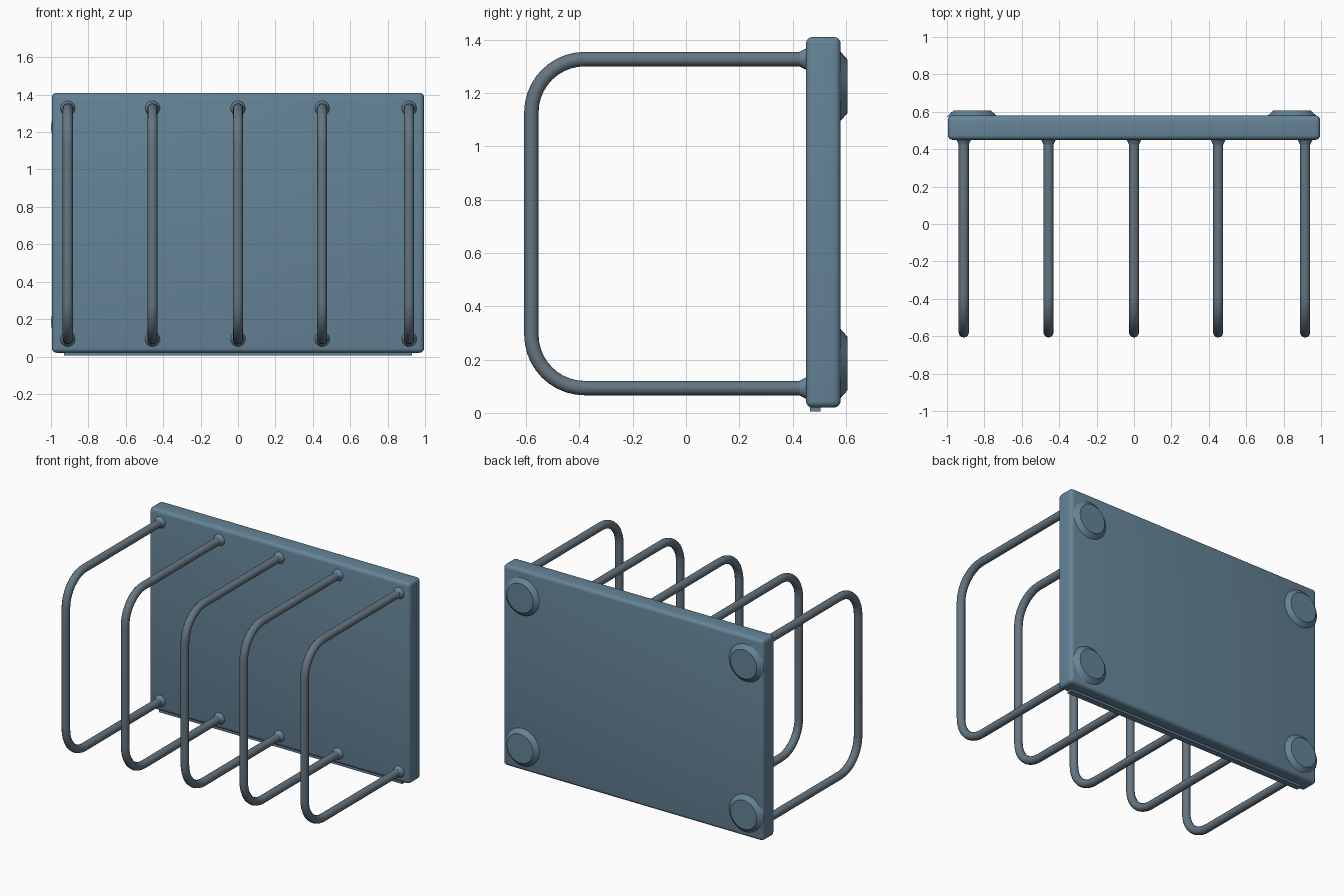
import bpy, math

if "Cube" in bpy.data.objects:
    bpy.data.objects.remove(bpy.data.objects["Cube"])

blue = bpy.data.materials.new("weathered_blue")
blue.diffuse_color = (0.13, 0.23, 0.31, 1)
blue.use_nodes = True
blue.node_tree.nodes["Principled BSDF"].inputs["Base Color"].default_value = blue.diffuse_color
steel = bpy.data.materials.new("worn_wire")
steel.diffuse_color = (0.13, 0.18, 0.22, 1)
steel.use_nodes = True
steel.node_tree.nodes["Principled BSDF"].inputs["Base Color"].default_value = steel.diffuse_color

WIRE_X = (-0.91, -0.457, 0.0, 0.45, 0.915)
FRONT, PLATE_FRONT, PLATE_BACK = -0.58, 0.45, 0.58
LOW, HIGH, BEND, R = 0.093, 1.327, 0.20, 0.027


def finish(name, mat):
    ob = bpy.context.object
    ob.name = name
    ob.data.materials.append(mat)
    bpy.ops.object.shade_smooth_by_angle(angle=math.radians(40))
    return ob


def cone(name, r1, r2, y1, y2, x, z, mat, sides=24):
    """Frustum along y, radius r1 at y1 and r2 at y2 (y2 > y1)."""
    bpy.ops.mesh.primitive_cone_add(vertices=sides, radius1=r1, radius2=r2, depth=y2 - y1,
                                    location=(x, (y1 + y2) / 2, z),
                                    rotation=(-math.pi / 2, 0, 0))
    return finish(name, mat)


# Back plate with softly rounded edges
bpy.ops.mesh.primitive_cube_add(size=1, location=(0, (PLATE_FRONT + PLATE_BACK) / 2, 0.715))
plate = bpy.context.object
plate.scale = (1.99, PLATE_BACK - PLATE_FRONT, 1.39)
bpy.ops.object.transform_apply(location=False, rotation=False, scale=True)
bev = plate.modifiers.new("round", 'BEVEL')
bev.width, bev.segments = 0.025, 4
bpy.ops.object.modifier_apply(modifier="round")
finish("back_plate", blue)

# Thin lip under the front edge of the plate
bpy.ops.mesh.primitive_cube_add(size=1, location=(0, 0.485, 0.0175))
bpy.context.object.scale = (1.86, 0.04, 0.025)
finish("bottom_lip", blue)

# Low pads at the rear corners
for x in (-0.865, 0.845):
    for z in (0.185, 1.225):
        cone("rear_pad", 0.135, 0.10, PLATE_BACK - 0.005, 0.606, x, z, blue, 32)

# Bent wire path in the yz plane
path = [(0.48, HIGH)]
for cz, start in ((HIGH - BEND, 90), (LOW + BEND, 180)):
    for i in range(11):
        a = math.radians(start + 9 * i)
        path.append((FRONT + BEND + BEND * math.cos(a), cz + BEND * math.sin(a)))
path.append((0.48, LOW))

# Five wire loops, each with small weld collars at the plate
for x in WIRE_X:
    curve = bpy.data.curves.new("wire_loop", 'CURVE')
    curve.dimensions = '3D'
    curve.bevel_depth, curve.bevel_resolution = R, 4
    spline = curve.splines.new('POLY')
    spline.points.add(len(path) - 1)
    for p, (y, z) in zip(spline.points, path):
        p.co = (x, y, z, 1)
    ob = bpy.data.objects.new("wire_loop", curve)
    bpy.context.collection.objects.link(ob)
    bpy.ops.object.select_all(action='DESELECT')
    ob.select_set(True)
    bpy.context.view_layer.objects.active = ob
    bpy.ops.object.convert(target='MESH')
    finish("wire_loop", steel)
    for z in (LOW, HIGH):
        cone("weld_collar", R, 0.042, 0.425, 0.455, x, z, blue)
